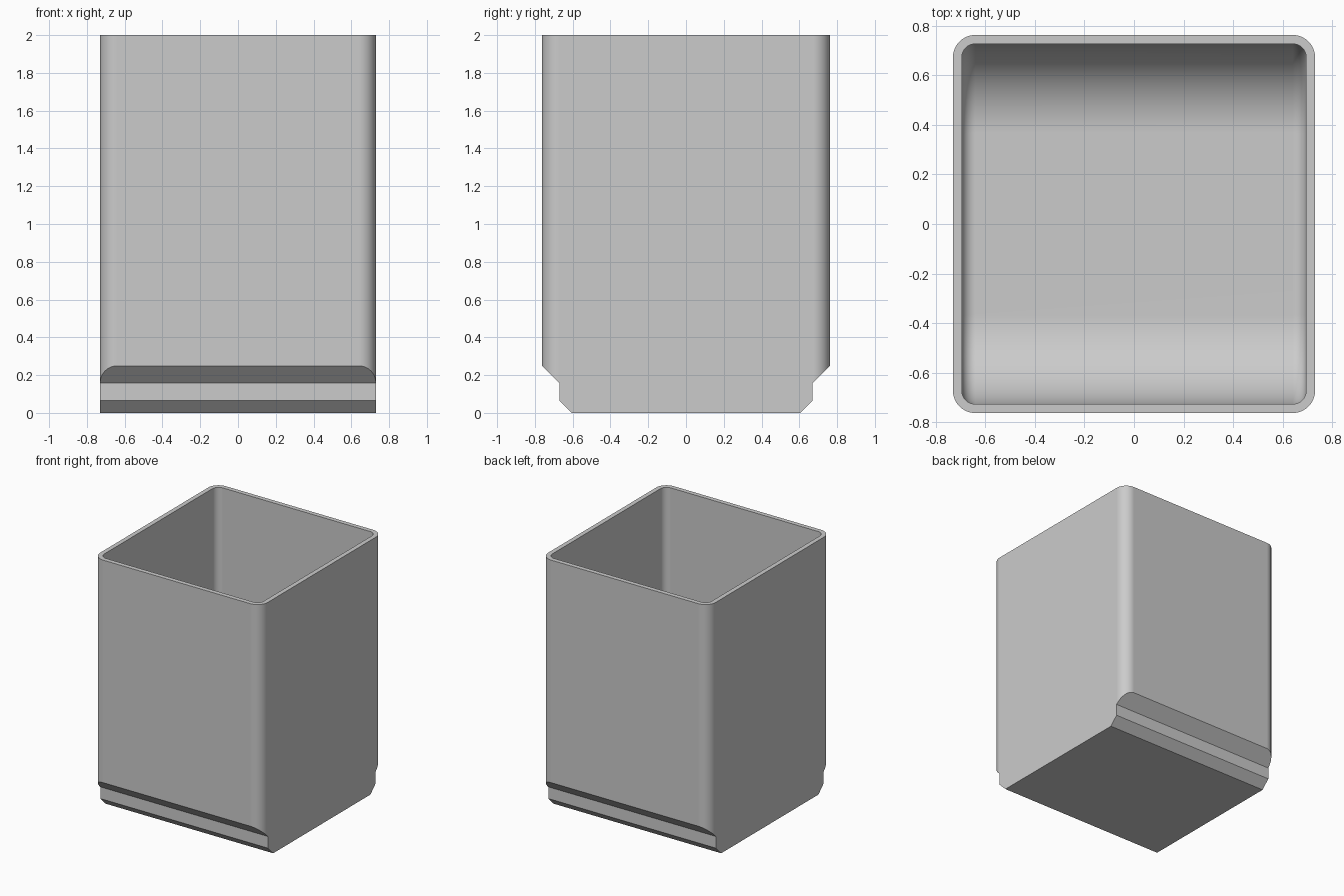
import bpy, bmesh, math

old = bpy.data.objects.get("Cube")
if old:
    bpy.data.objects.remove(old)

HALF_X, HALF_Y, TOP = 0.73, 0.762, 2.0
WALL, CORNER = 0.036, 0.09
FLOOR, SCOOP = 0.04, 0.36

grey = bpy.data.materials.new("plain grey")
grey.use_nodes = True
COLOUR = (0.6, 0.6, 0.6, 1)
grey.diffuse_color = COLOUR
grey.node_tree.nodes["Principled BSDF"].inputs["Base Color"].default_value = COLOUR


def prism(name, right_side, half_x, round_edge, radius, segments):
    """Mirror a (y, z) half profile, extrude it along x, round chosen edges."""
    bm = bmesh.new()
    profile = right_side + [(-y, z) for y, z in reversed(right_side)]
    face = bm.faces.new([bm.verts.new((-half_x, y, z)) for y, z in profile])
    ext = bmesh.ops.extrude_face_region(bm, geom=[face])
    moved = [g for g in ext["geom"] if isinstance(g, bmesh.types.BMVert)]
    bmesh.ops.translate(bm, verts=moved, vec=(2 * half_x, 0, 0))
    bmesh.ops.recalc_face_normals(bm, faces=bm.faces)
    edges = [e for e in bm.edges if round_edge(e)]
    if edges:
        bmesh.ops.bevel(bm, geom=edges, offset=radius, segments=segments,
                        profile=0.5, affect='EDGES')
    bmesh.ops.recalc_face_normals(bm, faces=bm.faces)
    mesh = bpy.data.meshes.new(name)
    bm.to_mesh(mesh)
    bm.free()
    mesh.materials.append(grey)
    obj = bpy.data.objects.new(name, mesh)
    bpy.context.collection.objects.link(obj)
    return obj


def combine(target, tool, operation):
    mod = target.modifiers.new(operation.title(), 'BOOLEAN')
    mod.operation, mod.solver, mod.object = operation, 'EXACT', tool
    bpy.ops.object.modifier_apply(modifier=mod.name)
    bpy.data.objects.remove(tool)


def upright(edge):
    a, b = (v.co for v in edge.verts)
    return abs(a.z - b.z) > 1 and abs(a.y - b.y) < 0.001


def cavity_side(edge):
    # Every edge of the two end faces except the open top
    a, b = (v.co for v in edge.verts)
    return abs(a.x - b.x) < 0.001 and min(a.z, b.z) < TOP


# Outer shell with rounded uprights
bin_body = prism("bin_body", [(HALF_Y, 0), (HALF_Y, TOP)], HALF_X, upright, CORNER, 10)
bpy.context.view_layer.objects.active = bin_body
bin_body.select_set(True)

# Stepped, chamfered rails at the front and back of the base
rail_cutter = prism("rail_cutter",
                    [(0.605, -0.0), (0.67, 0.065), (0.67, 0.157),
                     (0.77, 0.257), (0.77, 2.1)],
                    0.8, lambda e: False, 0, 1)
combine(bin_body, rail_cutter, 'INTERSECT')

# Cavity with scooped front and back and softened sides
inner_y = HALF_Y - WALL
scoop = [(inner_y - SCOOP + SCOOP * math.sin(a), FLOOR + SCOOP - SCOOP * math.cos(a))
         for a in (math.radians(90 * i / 16) for i in range(17))]
cavity = prism("cavity_cutter", scoop + [(inner_y, 2.3)], HALF_X - WALL,
               cavity_side, CORNER - WALL, 8)
combine(bin_body, cavity, 'DIFFERENCE')

# Smooth rounds, crisp chamfers and flat walls
bpy.ops.object.shade_smooth_by_angle(angle=math.radians(30))
normals = bin_body.modifiers.new("Flat walls", 'WEIGHTED_NORMAL')
normals.keep_sharp = True
